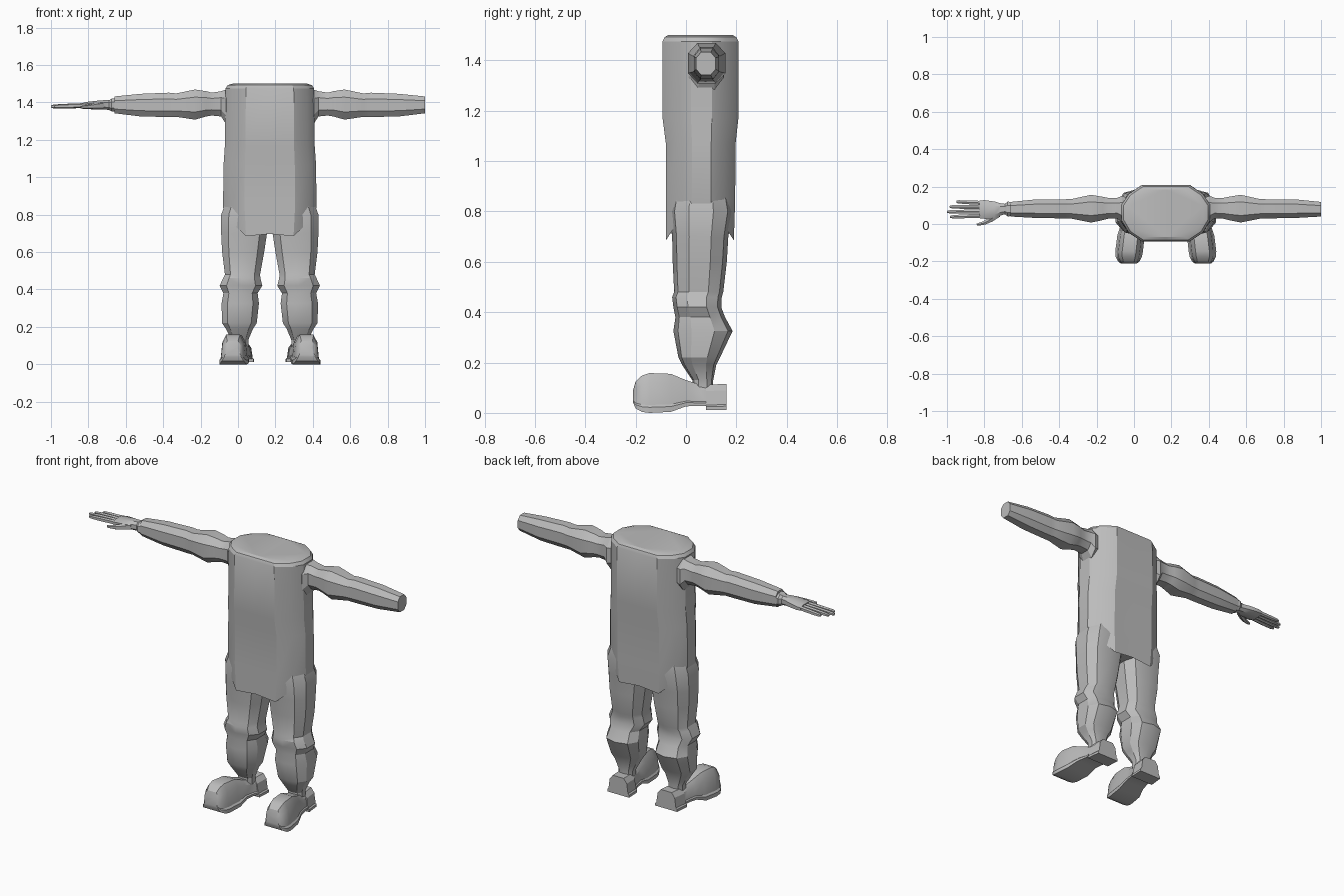
import bpy, bmesh, math
from mathutils import Vector

CX = 0.17   # centre line of the body
grey = bpy.data.materials.new("plain grey")
grey.diffuse_color = (0.50, 0.50, 0.50, 1)


def loft(name, rings, mirror=False):
    """Skin a list of equal-sized point rings and cap both ends."""
    bm = bmesh.new()
    loops = []
    for ring in rings:
        loops.append([bm.verts.new(p) for p in ring])
    n = len(loops[0])
    for a, b in zip(loops, loops[1:]):
        for i in range(n):
            j = (i + 1) % n
            bm.faces.new((a[i], a[j], b[j], b[i]))
    bm.faces.new(loops[0][::-1])
    bm.faces.new(loops[-1])
    if mirror:
        for v in bm.verts:
            v.co.x = 2 * CX - v.co.x
    bmesh.ops.recalc_face_normals(bm, faces=bm.faces[:])
    me = bpy.data.meshes.new(name)
    bm.to_mesh(me)
    bm.free()
    me.materials.append(grey)
    ob = bpy.data.objects.new(name, me)
    bpy.context.collection.objects.link(ob)
    bpy.context.view_layer.objects.active = ob
    ob.select_set(True)
    bpy.ops.object.shade_smooth_by_angle(angle=math.radians(28))
    ob.select_set(False)
    return ob


def oval(n, a, b, power=0.8):
    """Unit outline, slightly squared, scaled to half sizes a and b."""
    pts = []
    for i in range(n):
        t = 2 * math.pi * (i + 0.5) / n
        c, s = math.cos(t), math.sin(t)
        c, s = (math.copysign(abs(v) ** power, v) for v in (c, s))
        pts.append((c, s))
    m = max(p[0] for p in pts)
    k = max(p[1] for p in pts)
    return [(a * c / m, b * s / k) for c, s in pts]


# Torso: rounded box outline, hem rising towards the hips
half = [(0, -1), (0.54, -1), (0.84, -0.68), (1, -0.25),
        (1, 0.3), (0.84, 0.68), (0.54, 1), (0, 1)]
outline = half + [(-x, y) for x, y in half[-2:0:-1]]


def torso_ring(w, y0, y1, z, hem=False):
    ring = []
    for x, y in outline:
        lift = 0
        if hem:
            lift = max(0, abs(x) - 0.54) * 0.22
            if x == 0:
                lift = 0.012
        ring.append((CX + x * w, (y0 + y1) / 2 + y * (y1 - y0) / 2, z + lift))
    return ring


loft("torso", [
    torso_ring(0.205, -0.07, 0.19, 0.70, True),
    torso_ring(0.235, -0.08, 0.19, 0.685, True),
    torso_ring(0.25, -0.08, 0.195, 0.84),
    torso_ring(0.247, -0.08, 0.197, 1.07),
    torso_ring(0.24, -0.093, 0.208, 1.17),
    torso_ring(0.237, -0.093, 0.208, 1.475),
    torso_ring(0.225, -0.085, 0.20, 1.492),
    torso_ring(0.20, -0.07, 0.185, 1.50)])

# Legs: x range and y range at each height
leg = [(0.88, -0.06, 0.16, -0.05, 0.17), (0.80, -0.09, 0.165, -0.065, 0.185),
       (0.70, -0.09, 0.155, -0.055, 0.168), (0.60, -0.085, 0.14, -0.053, 0.162),
       (0.48, -0.07, 0.118, -0.047, 0.148), (0.46, -0.08, 0.12, -0.055, 0.142),
       (0.42, -0.098, 0.13, -0.05, 0.14), (0.38, -0.078, 0.105, -0.042, 0.155),
       (0.325, -0.088, 0.112, -0.05, 0.185), (0.22, -0.085, 0.10, -0.03, 0.135),
       (0.19, -0.065, 0.08, -0.015, 0.12), (0.13, -0.035, 0.055, 0.025, 0.108),
       (0.09, -0.035, 0.055, 0.025, 0.108)]
# Shoes: y, middle x, bottom z, top z, half width
shoe = [(-0.21, -0.028, 0.04, 0.09, 0.045), (-0.20, -0.028, 0.018, 0.125, 0.058),
        (-0.175, -0.028, 0.004, 0.148, 0.07), (-0.145, -0.026, 0.0, 0.158, 0.074),
        (-0.06, -0.016, 0.004, 0.155, 0.073), (0.0, -0.005, 0.026, 0.13, 0.064),
        (0.05, 0.004, 0.028, 0.114, 0.062), (0.079, 0.01, 0.028, 0.112, 0.066),
        (0.08, 0.01, 0.012, 0.112, 0.072), (0.16, 0.016, 0.012, 0.115, 0.07)]


def shoe_ring(y, cx, z0, z1, w):
    h = z1 - z0
    side = [(1, 0), (1, 0.14), (0.9, 0.2), (0.78, 0.75), (0.5, 1)]
    pts = side + [(-a, b) for a, b in reversed(side)]
    return [(cx + a * w, y, z0 + b * h) for a, b in pts]


# Arms: distance from centre line, z range and y range
arm = [(0.20, 1.30, 1.46, 0.02, 0.14), (0.235, 1.285, 1.468, 0.01, 0.15),
       (0.26, 1.325, 1.46, 0.03, 0.14), (0.31, 1.33, 1.452, 0.028, 0.14),
       (0.34, 1.325, 1.46, 0.02, 0.146), (0.40, 1.308, 1.469, 0.008, 0.156),
       (0.50, 1.323, 1.448, 0.028, 0.134), (0.54, 1.322, 1.452, 0.03, 0.132),
       (0.69, 1.325, 1.446, 0.032, 0.132), (0.83, 1.342, 1.432, 0.04, 0.118)]

for side, mir in (("right", False), ("left", True)):
    loft(side + "_leg", [[((x0 + x1) / 2 + px, (y0 + y1) / 2 + py, z)
                          for px, py in oval(10, (x1 - x0) / 2, (y1 - y0) / 2)]
                         for z, x0, x1, y0, y1 in leg], mir)
    loft(side + "_shoe", [shoe_ring(*s) for s in shoe], mir)
    loft(side + "_arm", [[(CX - d, (y0 + y1) / 2 + py, (z0 + z1) / 2 + pz)
                          for py, pz in oval(8, (y1 - y0) / 2, (z1 - z0) / 2)]
                         for d, z0, z1, y0, y1 in arm], mir)

# Single hand: wrist and palm, as x, middle y, middle z, half depth, half height
palm = [(-0.64, 0.08, 1.386, 0.035, 0.036), (-0.675, 0.08, 1.386, 0.04, 0.034),
        (-0.69, 0.08, 1.386, 0.028, 0.026), (-0.715, 0.078, 1.387, 0.033, 0.025),
        (-0.745, 0.074, 1.386, 0.046, 0.024), (-0.80, 0.078, 1.384, 0.05, 0.02),
        (-0.825, 0.078, 1.383, 0.047, 0.016)]
loft("palm", [[(x, y + py, z + pz) for py, pz in oval(8, a, b)]
              for x, y, z, a, b in palm])


def finger(name, path, radii):
    """Six-sided tapering finger along a path."""
    path = [Vector(p) for p in path]
    d = (path[-1] - path[0]).normalized()
    across = d.cross(Vector((0, 0, 1))).normalized()
    up = across.cross(d)
    loft(name, [[p + across * a + up * b for a, b in oval(6, r, r * 1.2)]
                for p, r in zip(path, radii)])


for name, y0, y1, tip in (("little_finger", 0.112, 0.119, -0.95),
                          ("ring_finger", 0.09, 0.092, -0.985),
                          ("middle_finger", 0.067, 0.065, -1.0),
                          ("index_finger", 0.045, 0.038, -0.983)):
    pts = [(-0.80 + (tip + 0.80) * t, y0 + (y1 - y0) * t, 1.384 - 0.006 * t)
           for t in (0, 0.4, 0.7, 0.93, 1)]
    finger(name, pts, (0.011, 0.0105, 0.010, 0.0085, 0.005))
finger("thumb", [(-0.725, 0.055, 1.384), (-0.765, 0.025, 1.38),
                 (-0.80, 0.006, 1.376), (-0.84, -0.004, 1.374)],
       (0.018, 0.014, 0.010, 0.006))
